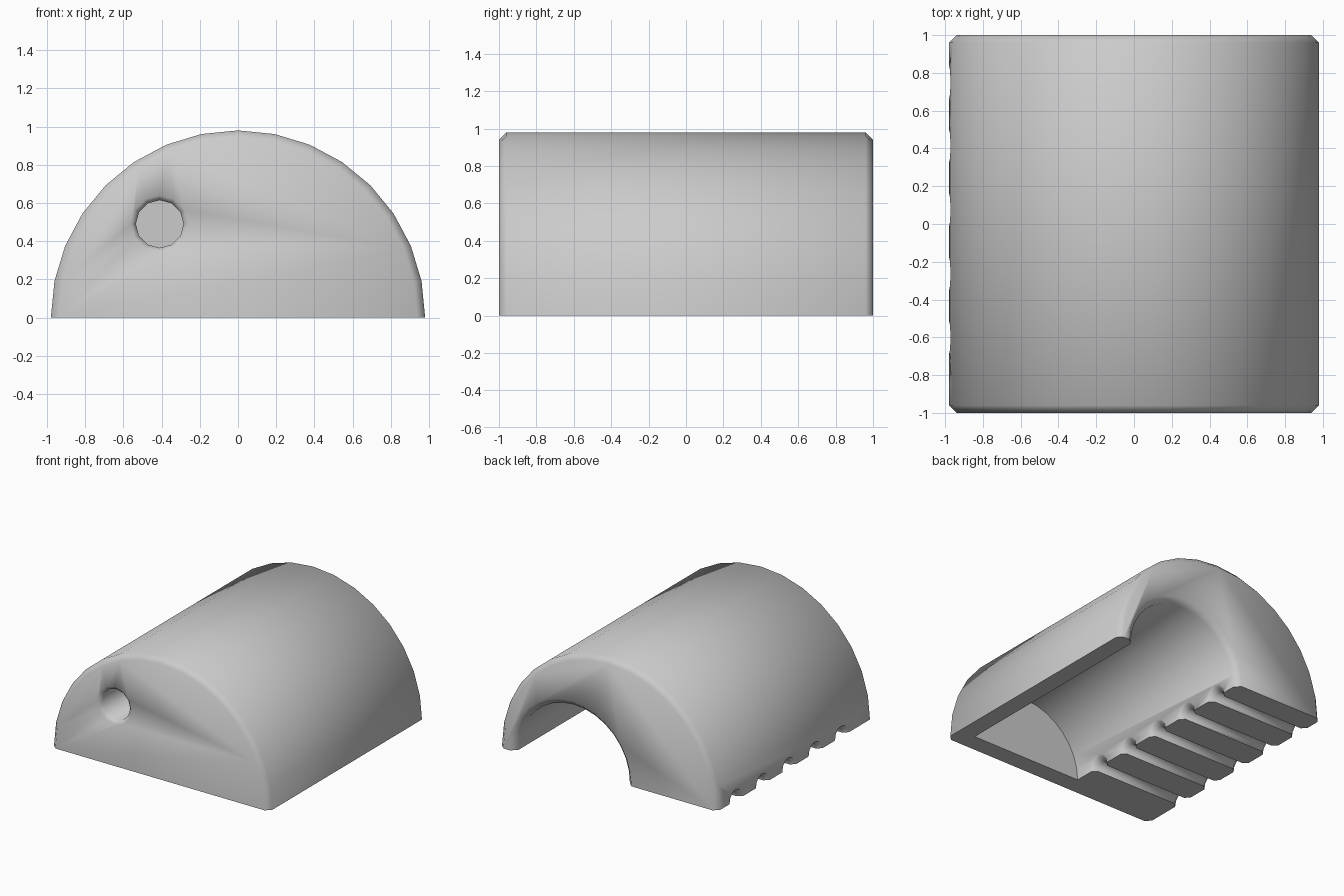
import bpy, bmesh
from math import cos, sin, pi
from mathutils import Matrix

if "Cube" in bpy.data.objects:
    bpy.data.objects.remove(bpy.data.objects["Cube"])

ALONG_Y = Matrix.Rotation(-pi / 2, 4, 'X')
ALONG_X = Matrix.Rotation(pi / 2, 4, 'Y')


def turned_rod(name, profile, sides, axis, centre=(0, 0, 0), halve=False):
    """Capped rod from (radius, position) pairs; halve keeps only z >= 0."""
    bm = bmesh.new()
    rings = [[bm.verts.new((r * cos(2 * pi * i / sides), r * sin(2 * pi * i / sides), t))
              for i in range(sides)] for r, t in profile]
    for a, b in zip(rings, rings[1:]):
        for i in range(sides):
            j = (i + 1) % sides
            bm.faces.new((a[i], a[j], b[j], b[i]))
    bm.faces.new(rings[0][::-1])
    bm.faces.new(rings[-1])
    bm.transform(Matrix.Translation(centre) @ axis)
    if halve:
        bmesh.ops.bisect_plane(bm, geom=bm.verts[:] + bm.edges[:] + bm.faces[:], dist=1e-5,
                               plane_co=(0, 0, 0), plane_no=(0, 0, 1), clear_inner=True)
        bmesh.ops.holes_fill(bm, edges=[e for e in bm.edges if e.is_boundary], sides=0)
    bmesh.ops.recalc_face_normals(bm, faces=bm.faces)
    mesh = bpy.data.meshes.new(name)
    bm.to_mesh(mesh)
    bm.free()
    ob = bpy.data.objects.new(name, mesh)
    bpy.context.collection.objects.link(ob)
    return ob


# Half-round body with chamfered ends
body = turned_rod("half_round_body", [(.94, -1), (.98, -.96), (.98, .96), (.94, 1)],
                  32, ALONG_Y, halve=True)

# Off-centre bore, open at the back with a chamfered mouth
cutters = [turned_rod("bore_cutter", [(.5, -.85), (.5, .955), (.595, 1.05)],
                      32, ALONG_Y, (.335, 0, 0))]

# Small blind hole in the front
cutters.append(turned_rod("pin_hole_cutter", [(.2, -1.05), (.125, -.975), (.125, 0)],
                          12, ALONG_Y, (-.41, 0, .49)))

# Five vent grooves under the thick side, flared at both ends
groove = [(.13, -1.02), (.09, -.98), (.055, -.945), (.055, -.2), (.09, -.165), (.13, -.125)]
for i in range(5):
    cutters.append(turned_rod("groove_cutter", groove, 12, ALONG_X, (0, .075 + .338 * (i - 2), 0)))

# Cut and tidy up
bpy.context.view_layer.objects.active = body
body.select_set(True)
for cutter in cutters:
    cutter.hide_render = True
    mod = body.modifiers.new("cut", 'BOOLEAN')
    mod.operation = 'DIFFERENCE'
    mod.solver = 'EXACT'
    mod.object = cutter
    bpy.ops.object.modifier_apply(modifier=mod.name)
    bpy.data.objects.remove(cutter)

bpy.ops.object.shade_smooth_by_angle(angle=0.85)
